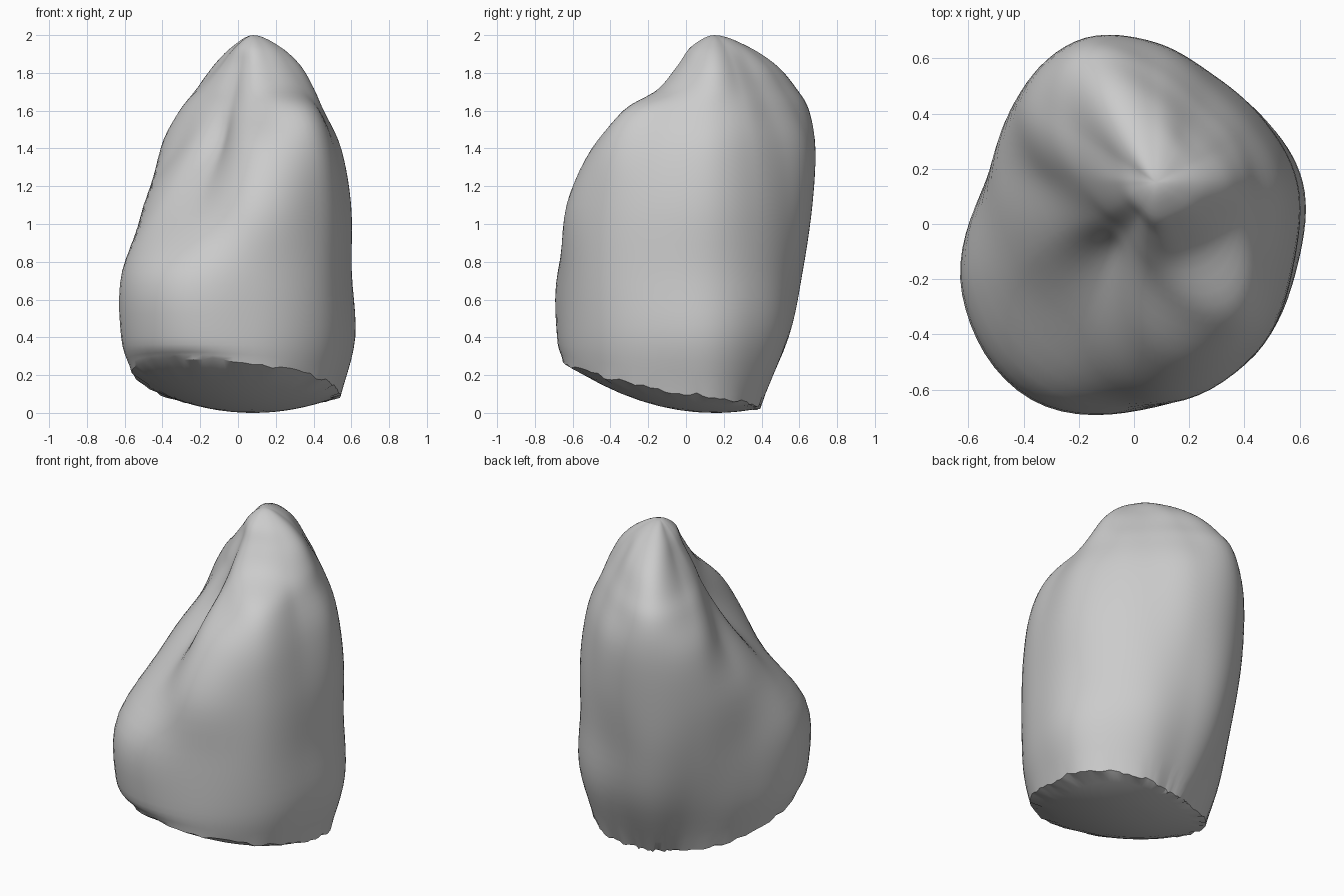
import bpy, bmesh, math, random
from mathutils import Vector

random.seed(4)

# Remove the default object
default_cube = bpy.data.objects.get("Cube")
if default_cube:
    bpy.data.objects.remove(default_cube, do_unlink=True)

AXIS = Vector((0.08, 0.15, 0))   # vertical line under the peak
BOWL = 0.42                      # curvature of the rounded underside
COLUMNS, STEPS, BOWL_RINGS = 96, 5, 8

# Heights of the cross-sections above the rim
LEVELS = [0.4, 0.75, 1.1, 1.4, 1.6, 1.72, 1.84, 1.94]

# Radii in hundredths from the rim to the tip, one profile per direction
PROFILES = [
    [45, 53, 51, 51, 46, 37, 32, 25, 14],  # left side
    [35, 45, 45, 45, 41, 34, 28, 21, 12],
    [28, 41, 43, 44, 41, 34, 28, 21, 13],
    [23, 39, 45, 50, 50, 43, 36, 28, 16],  # back
    [25, 43, 52, 57, 59, 56, 48, 36, 19],  # back ridge
    [30, 46, 55, 59, 56, 45, 33, 21, 11],
    [49, 59, 62, 58, 41, 31, 24, 16, 9],   # right side
    [74, 80, 79, 58, 37, 25, 20, 14, 9],
    [83, 89, 88, 59, 33, 24, 19, 14, 10],  # low front shoulder
    [79, 81, 81, 78, 62, 39, 28, 19, 12],  # front
    [67, 71, 72, 71, 66, 54, 31, 20, 12],  # front cusp
    [52, 59, 58, 57, 51, 41, 31, 22, 13],
]


def spline(a, b, c, d, t):
    """Smooth curve through b and c."""
    return b + 0.5 * t * (c - a + t * (2*a - 5*b + 4*c - d + t * (3*(b - c) + d - a)))


def profile_at(turn):
    """Blend neighbouring profiles around the axis."""
    n = len(PROFILES)
    i = int(turn * n)
    near = [PROFILES[(i + k) % n] for k in (-1, 0, 1, 2)]
    return [spline(*radii, turn * n - i) / 100 for radii in zip(*near)]


def column_points(turn):
    """Points of one column: underside centre, rim, side, then tip."""
    angle = math.tau * turn
    radii = profile_at(turn)
    rim = radii[0]
    rim_z = BOWL * rim * rim
    curve = [(rim, rim_z)] + list(zip(radii[1:], LEVELS)) + [(0, 2)]
    curve = [Vector(p) for p in curve]
    # Mirrored end point rounds the tip
    ends = [curve[0] * 2 - curve[1]] + curve + [Vector((-radii[-1], LEVELS[-1]))]
    path = []
    for k in range(BOWL_RINGS):
        r = rim * k / BOWL_RINGS
        path.append((r, BOWL * r * r))
    for k in range(len(curve) - 1):
        for s in range(STEPS):
            path.append(spline(*ends[k:k + 4], s / STEPS))
    path.append(curve[-1])
    # Slightly chipped rim
    path[BOWL_RINGS] = (rim, rim_z + random.uniform(-0.01, 0.012))
    out = Vector((math.cos(angle), math.sin(angle), 0))
    return [AXIS + out * r + Vector((0, 0, z)) for r, z in path]


# Stone body
bm = bmesh.new()
grid = [[bm.verts.new(p) for p in column_points(c / COLUMNS)] for c in range(COLUMNS)]
for c in range(COLUMNS):
    left, right = grid[c], grid[(c + 1) % COLUMNS]
    for k in range(len(left) - 1):
        bm.faces.new((left[k], right[k], right[k + 1], left[k + 1]))
bmesh.ops.remove_doubles(bm, verts=bm.verts, dist=0.0005)
bmesh.ops.recalc_face_normals(bm, faces=bm.faces)
mesh = bpy.data.meshes.new("stone_body")
bm.to_mesh(mesh)
bm.free()
body = bpy.data.objects.new("stone_body", mesh)
bpy.context.collection.objects.link(body)

# Plain grey material
grey = bpy.data.materials.new("stone_grey")
grey.use_nodes = True
colour = (0.6, 0.6, 0.6, 1)
grey.diffuse_color = colour
shader = next(n for n in grey.node_tree.nodes if n.type == "BSDF_PRINCIPLED")
shader.inputs["Base Color"].default_value = colour
mesh.materials.append(grey)

# Smooth sides with a crisp rim
bpy.ops.object.select_all(action="DESELECT")
body.select_set(True)
bpy.context.view_layer.objects.active = body
bpy.ops.object.shade_smooth_by_angle(angle=math.radians(35))
